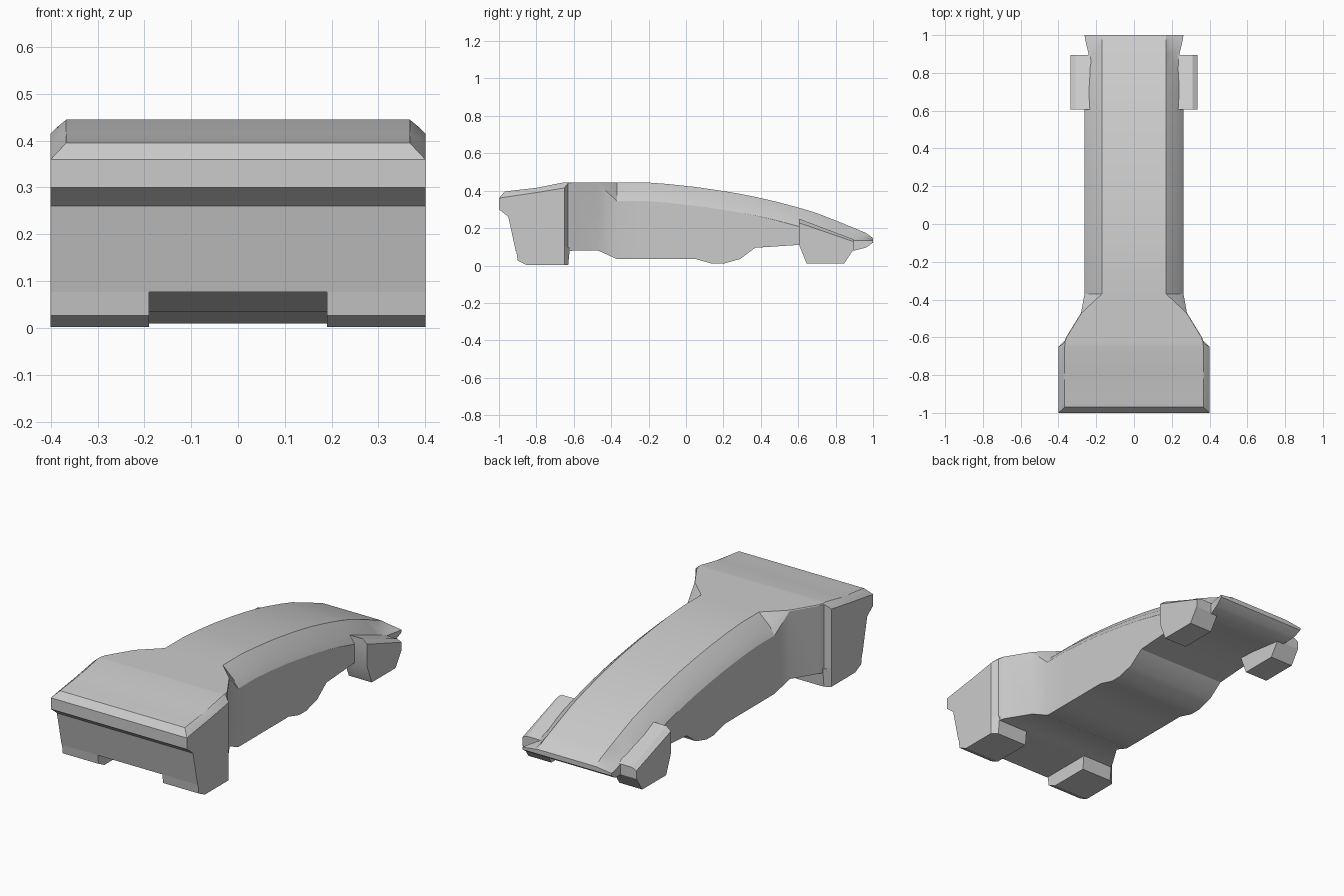
import bpy, bmesh

if "Cube" in bpy.data.objects:
    bpy.data.objects.remove(bpy.data.objects["Cube"])


def loft(name, rings, angle=25):
    """Skin a list of equal-length rings and cap both ends."""
    bm = bmesh.new()
    rows = [[bm.verts.new(p) for p in ring] for ring in rings]
    n = len(rows[0])
    for a, b in zip(rows, rows[1:]):
        for i in range(n):
            j = (i + 1) % n
            bm.faces.new((a[i], a[j], b[j], b[i]))
    bm.faces.new(rows[0][::-1])
    bm.faces.new(rows[-1])
    bmesh.ops.remove_doubles(bm, verts=bm.verts[:], dist=0.0005)
    bmesh.ops.recalc_face_normals(bm, faces=bm.faces[:])
    mesh = bpy.data.meshes.new(name)
    bm.to_mesh(mesh)
    bm.free()
    ob = bpy.data.objects.new(name, mesh)
    bpy.context.collection.objects.link(ob)
    bpy.ops.object.select_all(action='DESELECT')
    ob.select_set(True)
    bpy.context.view_layer.objects.active = ob
    bpy.ops.object.shade_smooth_by_angle(angle=angle * 0.01745)
    return ob


def section(y, top, bot, xt, xm, zm, xs, zs):
    """Symmetric cross-section: flat top, two-step shoulder, straight side."""
    half = [(xt, top), (xm, zm), (xs, zs), (xs, bot)]
    return [(x, y, z) for x, z in half] + [(-x, y, z) for x, z in half[::-1]]


def mirror(ob):
    ob.modifiers.new("mirror", 'MIRROR').use_bisect_axis[0] = False


# Wide rear block, tapering into the neck
rings = [
    section(-1.00, .36, .30, .40, .40, .36, .40, .36),
    section(-0.97, .395, .277, .367, .385, .38, .40, .365),
    section(-0.95, .398, .26, .367, .385, .383, .40, .368),
    section(-0.91, .403, .077, .367, .385, .389, .40, .374),
    section(-0.80, .415, .077, .367, .385, .405, .40, .39),
    section(-0.65, .445, .077, .367, .385, .43, .40, .415),
    section(-0.63, .445, .077, .366, .367, .443, .37, .44),
    section(-0.60, .445, .08, .357, .358, .443, .36, .44),
    section(-0.47, .445, .08, .277, .278, .443, .28, .44),
]

# Long body: (y, top, underside), with a sloped shoulder along each side
for y, top, bot in [(-.37, .445, .035), (-.22, .445, .035), (-.1, .436, .035),
                    (.05, .42, .035), (.14, .407, .01), (.20, .398, .01),
                    (.29, .383, .035), (.37, .367, .095), (.48, .342, .102),
                    (.60, .31, .11), (.70, .28, .105)]:
    rings.append(section(y, top, bot, .17, .235, top - .06, .262, top - .10))

# Low wedge nose
rings += [
    section(.82, .233, .09, .17, .225, .178, .25, .15),
    section(.90, .200, .08, .17, .205, .155, .24, .135),
    section(.96, .175, .095, .17, .19, .155, .255, .135),
    section(1.0, .147, .122, .17, .19, .144, .262, .135),
]
loft("body", rings)


def slab(name, profiles):
    """Mirrored prism from (x, [(y, z), ...]) side profiles."""
    mirror(loft(name, [[(x, y, z) for y, z in pts] for x, pts in profiles]))


# Rear feet under the block
foot = [(-.91, .10), (-.90, .027), (-.85, .002), (-.63, .002), (-.62, .10)]
foot_out = foot[:3] + [(-.65, .002), (-.65, .10)]
slab("rear_foot", [(.19, foot), (.37, foot), (.40, foot_out)])

# Front wheel fenders with a chamfered outer edge
fender = [(.605, .25), (.895, .14), (.895, .085), (.845, .01), (.645, .01), (.605, .11)]
rim = [(.605, .228), (.895, .128), (.895, .085), (.845, .01), (.645, .01), (.605, .11)]
slab("front_fender", [(.20, fender), (.31, fender), (.335, rim)])
